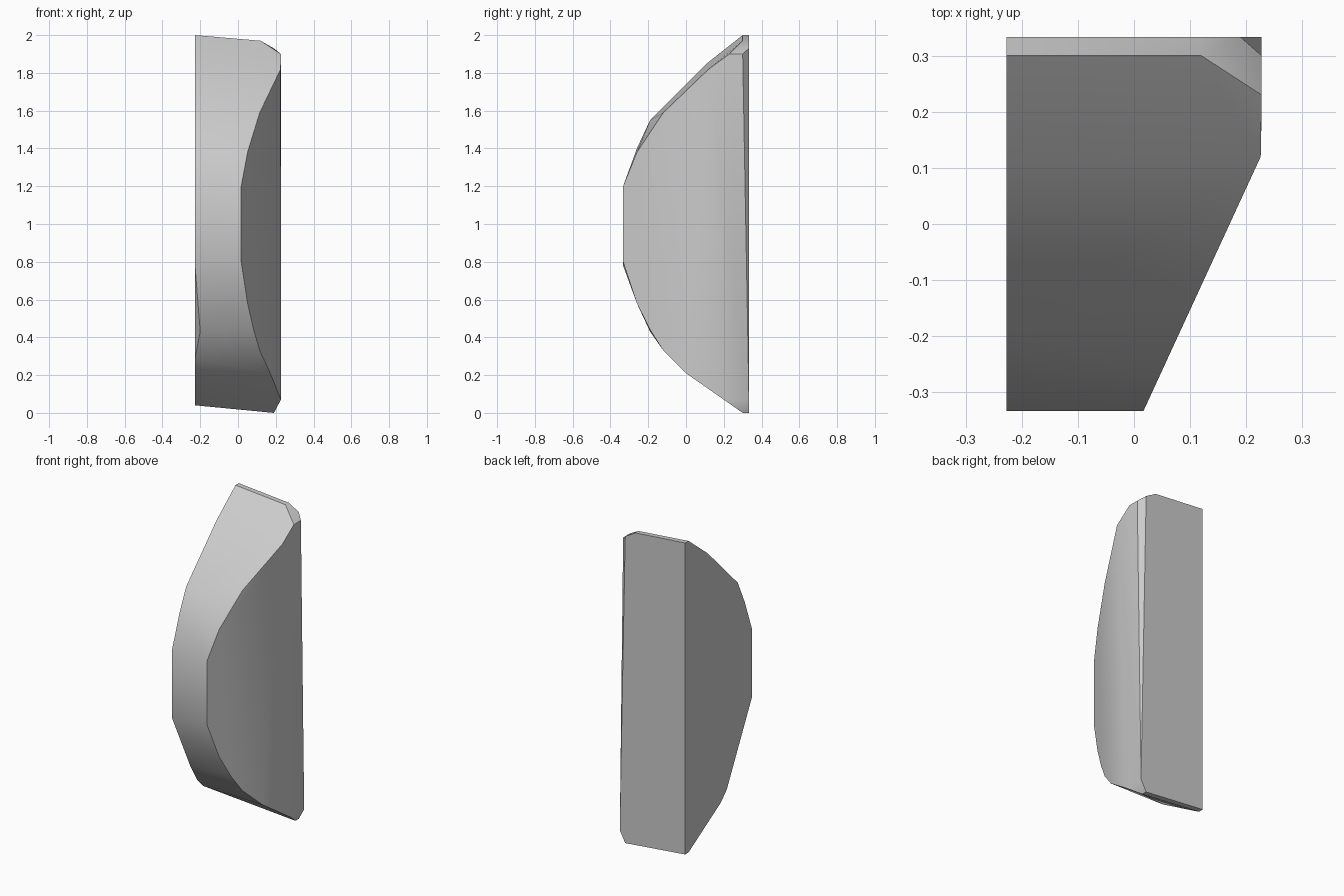
import bpy
import bmesh
import math

default_cube = bpy.data.objects.get("Cube")
if default_cube:
    bpy.data.objects.remove(default_cube, do_unlink=True)

HALF_WIDTH = 0.2275
BACK = 0.333


def side_x(y):
    """Outline of the right side: slanted toward the front, straight at the back."""
    return min(HALF_WIDTH, 0.017 + (y + BACK) * 0.461)


def make_material(name, value):
    material = bpy.data.materials.new(name)
    material.use_nodes = True
    colour = (value, value, value, 1.0)
    material.diffuse_color = colour
    shader = material.node_tree.nodes["Principled BSDF"]
    shader.inputs["Base Color"].default_value = colour
    return material


def convex_solid(name, points, material):
    mesh = bpy.data.meshes.new(name)
    bm = bmesh.new()
    for point in points:
        bm.verts.new(point)
    hull = bmesh.ops.convex_hull(bm, input=bm.verts)
    # Remove points swallowed by the solid and merge coplanar triangles
    loose = [v for v in bm.verts if not v.link_faces]
    bmesh.ops.delete(bm, geom=loose, context="VERTS")
    bmesh.ops.dissolve_limit(bm, angle_limit=math.radians(1),
                             verts=bm.verts, edges=bm.edges)
    bmesh.ops.recalc_face_normals(bm, faces=bm.faces)
    bm.to_mesh(mesh)
    bm.free()
    mesh.materials.append(material)
    solid = bpy.data.objects.new(name, mesh)
    bpy.context.collection.objects.link(solid)
    bpy.ops.object.select_all(action="DESELECT")
    solid.select_set(True)
    bpy.context.view_layer.objects.active = solid
    bpy.ops.object.shade_smooth_by_angle(angle=math.radians(30))
    return solid


# Left side profile (y, z), from the top of the back around the bulging front
left_profile = [(BACK, 2), (0.3, 2), (0.11, 1.85), (-0.19, 1.55), (-0.26, 1.4),
                (-BACK, 1.2), (-BACK, 0.78), (-0.08, 0.29), (-0.02, 0.23),
                (0.3, 0.04), (BACK, 0.04)]

# Right side profile (y, z), following the slanted outline
right_profile = [(0.3, 1.9), (0.23, 1.9), (0.12, 1.82), (-0.12, 1.59), (-0.26, 1.38),
                 (-BACK, 1.2), (-BACK, 0.8), (-0.26, 0.58), (-0.19, 0.44),
                 (-0.12, 0.33), (0, 0.21), (0.2, 0.07), (BACK, 0.07)]

# Cut corners: top lip, back edge, lower tip and lower left front edge
corners = [(0.12, 0.3, 1.97), (0.12, BACK, 1.97), (0.19, BACK, 1.93),
           (0.19, 0.3, 0), (0.19, BACK, 0), (-0.2, -0.19, 0.43)]

points = [(-HALF_WIDTH, y, z) for y, z in left_profile]
points += [(side_x(y), y, z) for y, z in right_profile]
points += corners

grey = make_material("plain grey", 0.6)
convex_solid("curved_wedge_block", points, grey)
